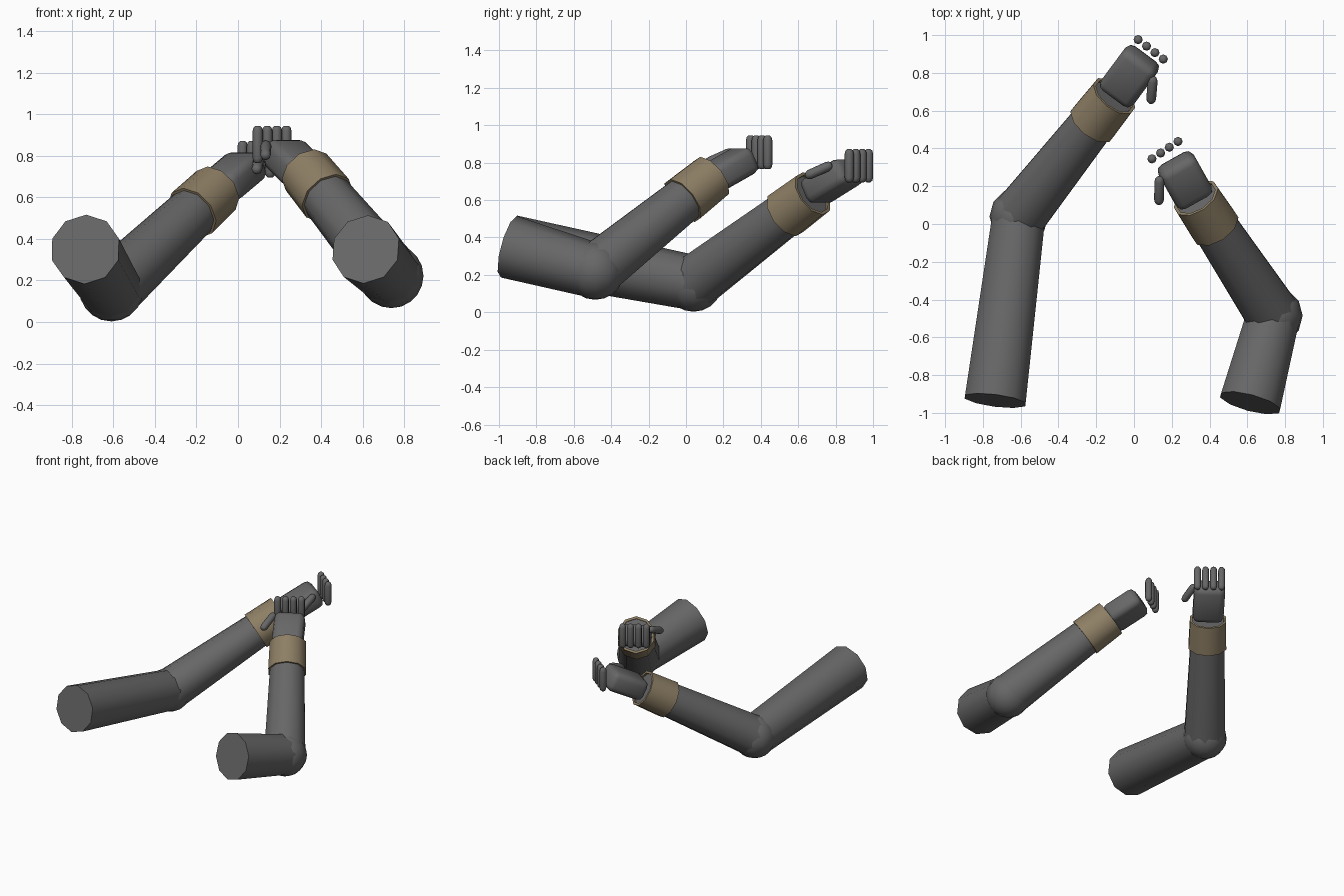
import bpy, bmesh, math
from mathutils import Vector, Matrix

if "Cube" in bpy.data.objects:
    bpy.data.objects.remove(bpy.data.objects["Cube"])


def material(name, rgb):
    m = bpy.data.materials.new(name)
    m.diffuse_color = (*rgb, 1)
    m.use_nodes = True
    m.node_tree.nodes["Principled BSDF"].inputs["Base Color"].default_value = m.diffuse_color
    return m


GREY = material("dark_grey_cloth", (0.135, 0.135, 0.137))
TAN = material("tan_cuff", (0.27, 0.212, 0.13))


def frame(p, q):
    """Matrix at p with local z along p->q, x level, y upward."""
    d = (q - p).normalized()
    ref = Vector((0, 1, 0)) if abs(d.z) > 0.95 else Vector((0, 0, 1))
    x = d.cross(ref).normalized()
    y = x.cross(d).normalized()
    m = Matrix((x, y, d)).transposed().to_4x4()
    m.translation = p
    return m


def finish(name, bm, mat):
    bmesh.ops.recalc_face_normals(bm, faces=bm.faces)
    me = bpy.data.meshes.new(name)
    bm.to_mesh(me)
    bm.free()
    me.materials.append(mat)
    ob = bpy.data.objects.new(name, me)
    bpy.context.collection.objects.link(ob)
    bpy.ops.object.select_all(action='DESELECT')
    ob.select_set(True)
    bpy.context.view_layer.objects.active = ob
    bpy.ops.object.shade_smooth_by_angle(angle=math.radians(48))
    return ob


def turned(name, p, q, profile, mat, sides=10, closed=False):
    """Turned solid along p->q; profile holds (fraction of length, radius)."""
    p, q = Vector(p), Vector(q)
    m, length = frame(p, q), (q - p).length
    bm = bmesh.new()
    rings = []
    for t, r in profile:
        ring = []
        for i in range(sides):
            a = math.pi / 2 + i * math.tau / sides
            ring.append(bm.verts.new(m @ Vector((r * math.cos(a), r * math.sin(a), t * length))))
        rings.append(ring)
    pairs = list(zip(rings, rings[1:]))
    if closed:
        pairs.append((rings[-1], rings[0]))
    else:
        bm.faces.new(rings[0])
        bm.faces.new(rings[-1])
    for a, b in pairs:
        for i in range(sides):
            j = (i + 1) % sides
            bm.faces.new((a[i], a[j], b[j], b[i]))
    return finish(name, bm, mat)


def capsule(name, p, q, r):
    e = r / (Vector(q) - Vector(p)).length
    turned(name, p, q, [(0, r * 0.45), (e * 0.35, r * 0.83), (e, r),
                        (1 - e, r), (1 - e * 0.35, r * 0.83), (1, r * 0.45)], GREY, 8)


def ball(name, c, r):
    bm = bmesh.new()
    bmesh.ops.create_uvsphere(bm, u_segments=12, v_segments=10, radius=r,
                              matrix=Matrix.Translation(c))
    finish(name, bm, GREY)


def palm_block(name, p, q, width, thick):
    p, q = Vector(p), Vector(q)
    m = frame(p, q)
    bm = bmesh.new()
    size = Matrix.Diagonal((width, thick, (q - p).length, 1))
    bmesh.ops.create_cube(bm, size=1, matrix=m @ Matrix.Translation((0, 0, (q - p).length / 2)) @ size)
    bmesh.ops.bevel(bm, geom=bm.edges[:], offset=0.04, segments=2, profile=0.5, affect='EDGES')
    finish(name, bm, GREY)


def arm(side, shoulder, elbow, wrist, cuff_start, palm, thumb, first, last, z0, z1):
    # sleeve
    turned(side + "_upper_arm", shoulder, elbow, [(0, 0.17), (1, 0.147)], GREY)
    ball(side + "_elbow", elbow, 0.155)
    turned(side + "_forearm", elbow, wrist, [(0, 0.15), (0.985, 0.118)], GREY)
    # open cuff band
    a = Vector(elbow).lerp(Vector(wrist), cuff_start)
    turned(side + "_cuff", a, wrist, [(0, 0.112), (0, 0.138), (1, 0.132), (1, 0.115)],
           TAN, closed=True)
    # hand
    palm_block(side + "_palm", *palm, 0.215, 0.15)
    capsule(side + "_thumb", *thumb, 0.026)
    # upright fingers in a row
    for i in range(4):
        x, y = Vector(first).lerp(Vector(last), i / 3)
        capsule(f"{side}_finger_{i + 1}", (x, y, z0), (x, y, z1), 0.0245)


arm("left", (-0.735, -0.935, 0.35), (-0.61, 0.04, 0.158), (-0.105, 0.678, 0.635), 0.77,
    ((-0.1, 0.68, 0.637), (0.052, 0.885, 0.765)),
    ((0.089, 0.64, 0.727), (0.101, 0.78, 0.79)),
    (0.022, 0.976), (0.155, 0.873), 0.695, 0.872)

arm("right", (0.615, -0.947, 0.35), (0.738, -0.485, 0.222), (0.328, 0.138, 0.722), 0.75,
    ((0.326, 0.13, 0.71), (0.213, 0.332, 0.825)),
    ((0.132, 0.105, 0.795), (0.135, 0.25, 0.86)),
    (0.095, 0.345), (0.233, 0.437), 0.765, 0.945)
